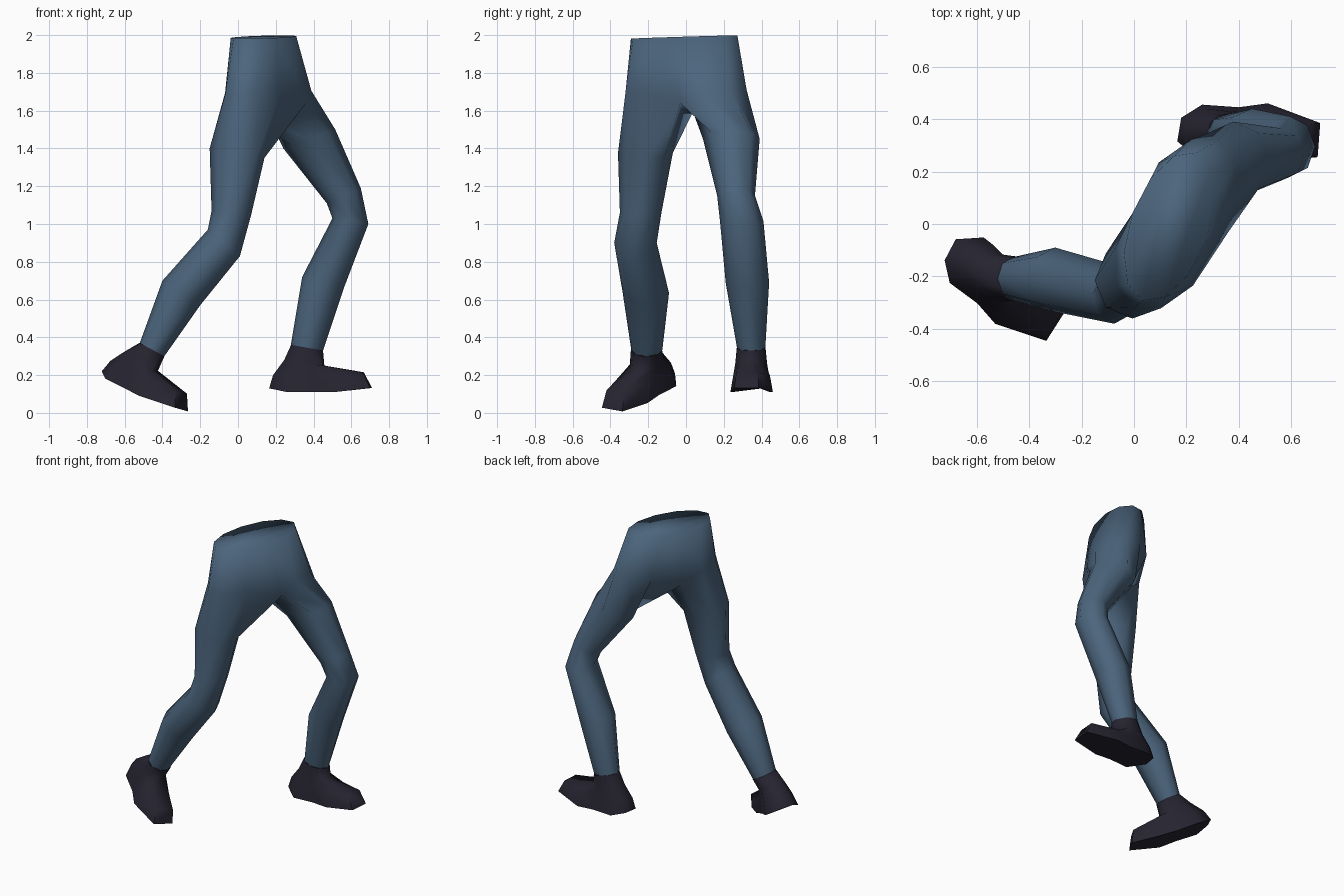
import bpy, bmesh, math
from mathutils import Vector

if "Cube" in bpy.data.objects:
    bpy.data.objects.remove(bpy.data.objects["Cube"])


def material(name, rgb):
    m = bpy.data.materials.new(name)
    m.diffuse_color = (*rgb, 1)
    m.use_nodes = True
    m.node_tree.nodes["Principled BSDF"].inputs["Base Color"].default_value = m.diffuse_color
    return m


DENIM = material("slate blue cloth", (0.072, 0.13, 0.205))
LEATHER = material("dark shoe leather", (0.019, 0.017, 0.029))


def finish(bm, name, mat, sharp_angle):
    bmesh.ops.recalc_face_normals(bm, faces=bm.faces[:])
    for f in bm.faces:
        f.smooth = True
    for e in bm.edges:
        if len(e.link_faces) == 2 and e.calc_face_angle() > sharp_angle:
            e.smooth = False
    me = bpy.data.meshes.new(name)
    bm.to_mesh(me)
    bm.free()
    me.materials.append(mat)
    ob = bpy.data.objects.new(name, me)
    bpy.context.scene.collection.objects.link(ob)


def bridge(bm, a, b):
    n = len(a)
    for i in range(n):
        j = (i + 1) % n
        bm.faces.new((a[i], a[j], b[j], b[i]))


def section(spec, ang, scale=1.0):
    """Point on a leg section: back x,z / front x,z / inner y, outer y."""
    xb, zb, xf, zf, yi, yo = spec
    mid = Vector(((xb + xf) / 2, (yi + yo) / 2, (zb + zf) / 2))
    u = Vector(((xf - xb) / 2, 0, (zf - zb) / 2))
    v = Vector((0, (yo - yi) / 2, 0))
    return mid + (u * math.cos(ang) + v * math.sin(ang)) * scale


# Leg sections from thigh to ankle
LEFT = [
    (0.24, 1.40, 0.515, 1.50, 0.09, 0.39),
    (0.47, 1.11, 0.65, 1.19, 0.165, 0.365),
    (0.50, 1.03, 0.69, 1.00, 0.18, 0.41),
    (0.34, 0.72, 0.56, 0.66, 0.21, 0.44),
    (0.28, 0.36, 0.45, 0.33, 0.27, 0.42),
]
RIGHT = [
    (-0.15, 1.40, 0.14, 1.35, -0.07, -0.36),
    (-0.14, 1.07, 0.07, 1.05, -0.13, -0.35),
    (-0.16, 0.97, 0.01, 0.83, -0.155, -0.38),
    (-0.40, 0.70, -0.20, 0.57, -0.09, -0.335),
    (-0.52, 0.37, -0.39, 0.30, -0.125, -0.29),
]

# Trousers: capped waist, hips, then two legs split at the crotch
bm = bmesh.new()


def hip_ring(centre, a, b, turn):
    t = math.radians(turn)
    fwd = Vector((math.cos(t), -math.sin(t), 0))
    side = Vector((math.sin(t), math.cos(t), 0.03))
    ring = []
    for k in range(12):
        p = math.radians(30 * k)
        ring.append(bm.verts.new(Vector(centre) + fwd * b * math.cos(p)
                                 + side * a * math.sin(p)))
    return ring


waist = hip_ring((0.135, -0.01, 1.99), 0.30, 0.15, 20)
hips = hip_ring((0.16, 0.0, 1.70), 0.36, 0.19, 27)
hips[0].co = (0.36, -0.03, 1.64)   # front of the fork
hips[6].co = (0.0, 0.05, 1.62)     # back of the fork
bridge(bm, waist, hips)
bm.faces.new([waist[k] for k in (3, 4, 5, 6, 7, 8, 9)])
bm.faces.new([waist[k] for k in (9, 10, 11, 0, 1, 2, 3)])
forks = []
for order, specs, fork in (
        (range(0, 7), LEFT, (0.19, 0.04, 1.585)),
        ((0, 11, 10, 9, 8, 7, 6), RIGHT, (0.17, -0.02, 1.585))):
    forks.append(bm.verts.new(fork))
    prev = [hips[i] for i in order] + [forks[-1]]
    for spec in specs:
        ring = [bm.verts.new(section(spec, math.radians(45 * k - 45)))
                for k in range(8)]
        bridge(bm, prev, ring)
        prev = ring
bm.faces.new((hips[0], forks[0], forks[1]))
bm.faces.new((hips[6], forks[1], forks[0]))
finish(bm, "trousers", DENIM, math.pi)

# Shoe outline: forward, outward
OUTLINE = [(-.205, -.03), (-.19, .06), (-.11, .11), (.03, .10), (.14, .115),
           (.34, .04), (.33, -.09), (.14, -.11), (.03, -.10), (-.11, -.11)]


def shoe(name, origin, yaw, pitch, roll, side, ankle):
    cy, sy = math.cos(yaw), math.sin(yaw)
    cp, sp = math.cos(pitch), math.sin(pitch)
    f = Vector((cy * cp, sy * cp, sp))
    up = Vector((-cy * sp, -sy * sp, cp))
    flat = up.cross(f) * side
    out = flat * math.cos(roll) + up * math.sin(roll)
    u = up * math.cos(roll) - flat * math.sin(roll)
    o = Vector(origin)
    bm = bmesh.new()
    rings = [[], [], [], []]
    for s, w in OUTLINE:
        ang = math.atan2(2 * w, s)
        c, d = math.cos(ang), math.sin(ang)
        toe = s > .3
        sole_h = 0.02 if s < -.15 else 0.022 if toe else 0
        pts = [
            (s, w, sole_h),                                          # sole
            (s * (0.87 if toe else 0.9), w * 0.86, 0.105 if toe else 0.09),
            (-.02 + .11 * c, .085 * d, .155 - .015 * c),             # instep
        ]
        for ring, (a, b, h) in zip(rings, pts):
            ring.append(bm.verts.new(o + f * a + out * b + u * h))
        # collar follows the trouser cuff
        rings[3].append(bm.verts.new(section(ankle, ang + yaw * side, 1.03)))
    for a, b in zip(rings, rings[1:]):
        bridge(bm, a, b)
    bm.faces.new(rings[0])
    bm.faces.new(rings[3])
    finish(bm, name, LEATHER, math.radians(65))


shoe("left_shoe", (0.37, 0.345, 0.11), 0, 0, 0, 1, LEFT[-1])
shoe("right_shoe", (-0.56, -0.205, 0.122), math.radians(-40.7),
     math.radians(-21), math.radians(11), -1, RIGHT[-1])
